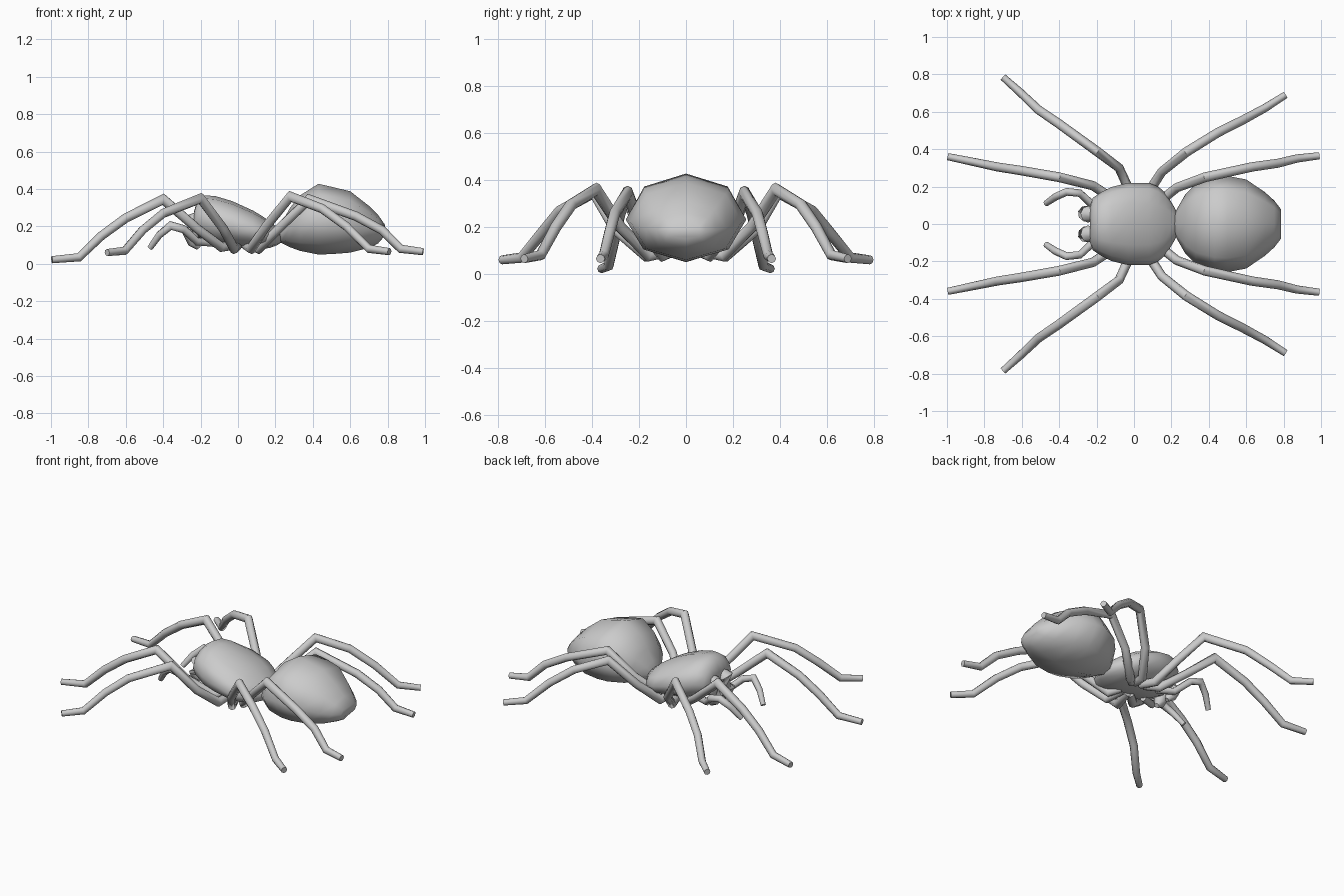
import bpy, bmesh, math
from mathutils import Vector

grey = bpy.data.materials.new("plain grey")
grey.diffuse_color = (0.6, 0.6, 0.6, 1)


def skin(name, rings, angle=40):
    """Join rings of points into a capped, smooth-shaded object."""
    bm = bmesh.new()
    loops = [[bm.verts.new(p) for p in r] for r in rings]
    n = len(loops[0])
    for a, b in zip(loops, loops[1:]):
        for i in range(n):
            j = (i + 1) % n
            bm.faces.new((a[i], a[j], b[j], b[i]))
    bm.faces.new(loops[0])
    bm.faces.new(loops[-1])
    bmesh.ops.recalc_face_normals(bm, faces=bm.faces)
    me = bpy.data.meshes.new(name)
    bm.to_mesh(me)
    bm.free()
    me.materials.append(grey)
    ob = bpy.data.objects.new(name, me)
    bpy.context.collection.objects.link(ob)
    bpy.ops.object.select_all(action='DESELECT')
    ob.select_set(True)
    bpy.context.view_layer.objects.active = ob
    bpy.ops.object.shade_smooth_by_angle(angle=math.radians(angle))
    return ob


def body(name, stations, sides):
    """Loft ellipses along x; each station is x, top z, bottom z, half width."""
    rings = []
    for x, zt, zb, w in stations:
        ring = []
        for i in range(sides):
            t = 2 * math.pi * i / sides
            ring.append((x, w * math.sin(t), (zt + zb) / 2 + (zt - zb) / 2 * math.cos(t)))
        rings.append(ring)
    return skin(name, rings, 60)


def limb(name, pts, radii, sides=8):
    """Tube with mitred joints along a path."""
    pts = [Vector(p) for p in pts]
    rings = []
    for k, p in enumerate(pts):
        d0 = (p - pts[k - 1]).normalized() if k else None
        d1 = (pts[k + 1] - p).normalized() if k < len(pts) - 1 else None
        t = ((d0 or d1) + (d1 or d0)).normalized()
        # side axis stays horizontal so the rings do not twist
        u = Vector((-t.y, t.x, 0)).normalized()
        v = t.cross(u)
        stretch = 1.0
        if d0 and d1:
            stretch = min(1.3, 1 / max(0.3, math.cos(d0.angle(d1) / 2)))
        r = radii[k]
        rings.append([p + u * r * math.cos(a) + v * r * stretch * math.sin(a)
                      for a in (2 * math.pi * i / sides for i in range(sides))])
    return skin(name, rings, 50)


# Head and thorax, high at the front and sloping back to the waist
body("head_thorax", [
    (-0.235, 0.28, 0.17, 0.10), (-0.22, 0.335, 0.14, 0.14), (-0.175, 0.366, 0.12, 0.17),
    (-0.12, 0.362, 0.10, 0.198), (-0.03, 0.335, 0.09, 0.22), (0.08, 0.285, 0.08, 0.22),
    (0.13, 0.255, 0.08, 0.20), (0.17, 0.228, 0.085, 0.165), (0.21, 0.195, 0.10, 0.10),
    (0.24, 0.17, 0.12, 0.04)], 12)

# Abdomen, eight sided with a ridge on top
body("abdomen", [
    (0.21, 0.175, 0.12, 0.04), (0.235, 0.22, 0.11, 0.09), (0.275, 0.295, 0.09, 0.16),
    (0.33, 0.365, 0.07, 0.215), (0.43, 0.428, 0.05, 0.252), (0.50, 0.412, 0.052, 0.257),
    (0.60, 0.388, 0.06, 0.238), (0.70, 0.31, 0.085, 0.17), (0.75, 0.26, 0.11, 0.125),
    (0.785, 0.21, 0.15, 0.08)], 8)

# Four legs per side, hip to foot
LEGS = {
    "first_leg": [(-0.02, 0.06, 0.10), (-0.09, 0.12, 0.09), (-0.22, 0.205, 0.19),
                  (-0.40, 0.25, 0.345), (-0.60, 0.285, 0.245), (-0.73, 0.305, 0.15),
                  (-0.85, 0.33, 0.035), (-0.995, 0.36, 0.022)],
    "second_leg": [(0.0, 0.06, 0.10), (-0.02, 0.17, 0.08), (-0.08, 0.30, 0.19),
                   (-0.20, 0.39, 0.35), (-0.40, 0.535, 0.27), (-0.51, 0.61, 0.18),
                   (-0.605, 0.70, 0.07), (-0.70, 0.785, 0.06)],
    "third_leg": [(0.04, 0.06, 0.10), (0.07, 0.16, 0.08), (0.15, 0.28, 0.20),
                  (0.28, 0.385, 0.36), (0.45, 0.49, 0.295), (0.58, 0.555, 0.20),
                  (0.70, 0.62, 0.08), (0.81, 0.69, 0.065)],
    "fourth_leg": [(0.06, 0.05, 0.10), (0.11, 0.10, 0.08), (0.23, 0.195, 0.20),
                   (0.38, 0.25, 0.345), (0.63, 0.305, 0.255), (0.77, 0.325, 0.18),
                   (0.87, 0.35, 0.08), (0.99, 0.365, 0.065)],
}
LEG_RADII = [0.024, 0.026, 0.025, 0.026, 0.025, 0.024, 0.022, 0.019]
FEELER = [(-0.12, 0.06, 0.11), (-0.22, 0.10, 0.12), (-0.29, 0.165, 0.185),
          (-0.36, 0.172, 0.205), (-0.42, 0.145, 0.155), (-0.47, 0.11, 0.085)]
JAW = [(-0.20, 0.05, 0.25), (-0.245, 0.053, 0.225), (-0.255, 0.055, 0.17),
       (-0.235, 0.05, 0.115), (-0.21, 0.045, 0.085)]

for side, s in (("left", 1), ("right", -1)):
    def mir(path):
        return [(x, y * s, z) for x, y, z in path]
    for name, path in LEGS.items():
        limb(f"{side}_{name}", mir(path), LEG_RADII)
    # Short feelers beside the mouth
    limb(f"{side}_feeler", mir(FEELER), [0.02, 0.021, 0.021, 0.021, 0.02, 0.016])
    # Jaws hanging from the front of the head
    limb(f"{side}_jaw", mir(JAW), [0.035, 0.045, 0.044, 0.034, 0.014])
